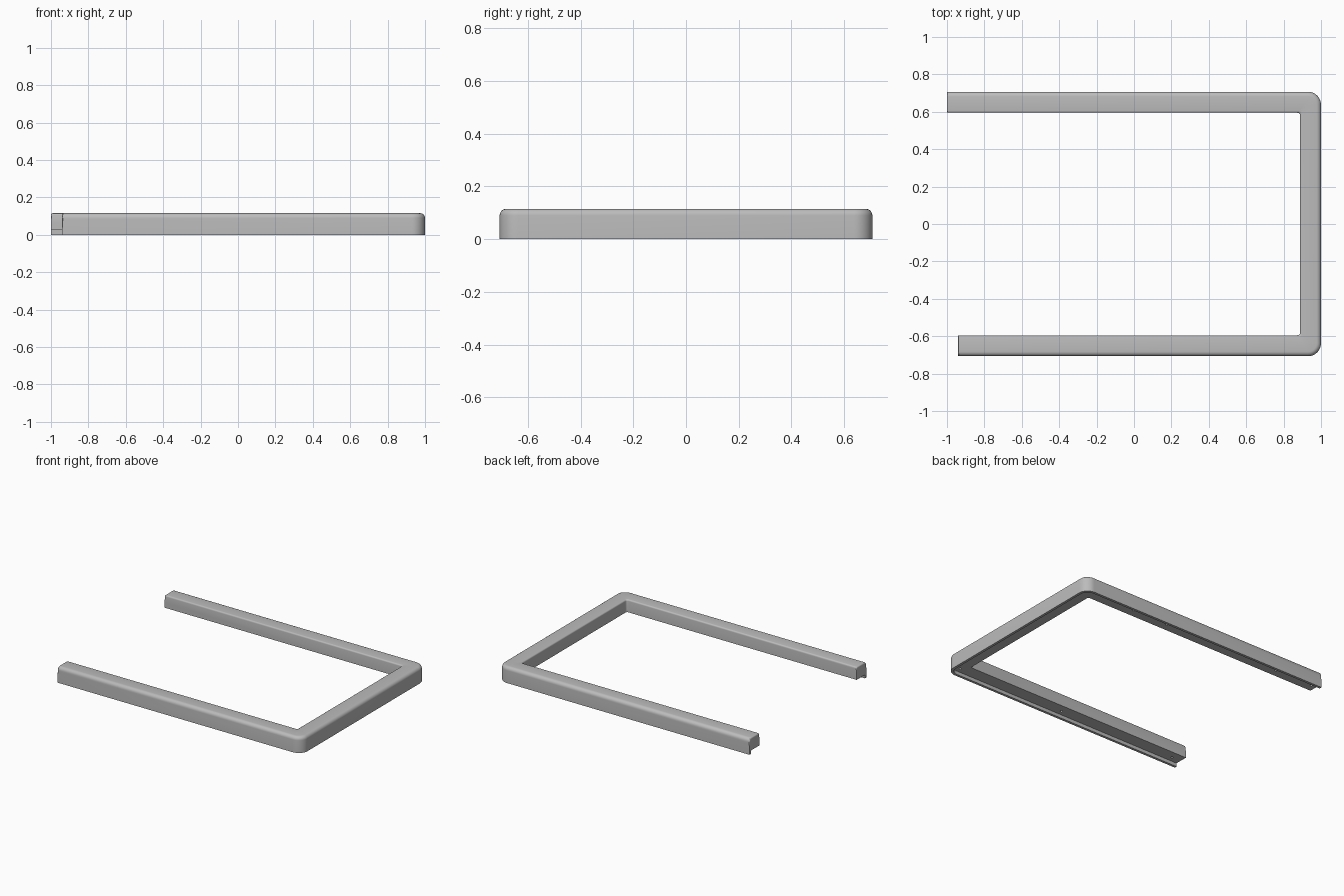
import bpy, bmesh, math
from mathutils import Matrix

cube = bpy.data.objects.get("Cube")
if cube:
    bpy.data.objects.remove(cube, do_unlink=True)

HALF_X, HALF_Y, HEIGHT = 1.0, 0.707, 0.115
WIDTH, LIP, LIP_DEPTH = 0.112, 0.018, 0.025
OUTER_R, INNER_R = 0.07, 0.015        # plan corner radii
OUTER_F, INNER_F = 0.025, 0.01        # top edge fillets
END_FRONT, END_BACK = -0.94, -1.0

grey = bpy.data.materials.new("satin grey")
grey.use_nodes = True
colour = (0.5, 0.5, 0.5, 1)
grey.diffuse_color = colour
grey.node_tree.nodes["Principled BSDF"].inputs["Base Color"].default_value = colour


def arc(cx, cy, r, start, end, n):
    steps = [start + (end - start) * i / n for i in range(n + 1)]
    return [(cx + r * math.cos(a), cy + r * math.sin(a)) for a in steps]


def rail_path(d):
    """Plan path of the U, set in by d from the outer outline."""
    r = max(OUTER_R - d, INNER_R)
    cx, cy = HALF_X - d - r, HALF_Y - d - r
    q = math.pi / 2
    return ([(END_FRONT, -HALF_Y + d)] + arc(cx, -cy, r, -q, 0, 10)
            + arc(cx, cy, r, 0, q, 10) + [(END_BACK, HALF_Y - d)])


# Cross-section as (inset from outside, height): hanging lip, then rounded top
q = math.pi / 2
section = [(LIP, LIP_DEPTH), (LIP, 0), (0, 0)]
section += arc(OUTER_F, HEIGHT - OUTER_F, OUTER_F, 2 * q, q, 6)
section += arc(WIDTH - INNER_F, HEIGHT - INNER_F, INNER_F, q, 0, 4)
section += [(WIDTH, LIP_DEPTH)]

# Sweep the section round the U
bm = bmesh.new()
rows = [[bm.verts.new((x, y, z)) for x, y in rail_path(d)] for d, z in section]
for row, nxt in zip(rows, rows[1:] + rows[:1]):
    for i in range(len(row) - 1):
        bm.faces.new((row[i], row[i + 1], nxt[i + 1], nxt[i]))
caps = [bm.faces.new([row[i] for row in rows]) for i in (0, -1)]
bmesh.ops.recalc_face_normals(bm, faces=bm.faces[:])

# Soften the upper edge of both open ends
edges = [e for f in caps for e in f.edges
         if min(v.co.z for v in e.verts) > HEIGHT - OUTER_F - 0.001]
bmesh.ops.bevel(bm, geom=edges, offset=0.008, segments=3, profile=0.5,
                affect='EDGES', clamp_overlap=True)
mesh = bpy.data.meshes.new("frame_rail")
bm.to_mesh(mesh)
bm.free()
rail = bpy.data.objects.new("frame_rail", mesh)
bpy.context.collection.objects.link(rail)
mesh.materials.append(grey)

# Screw holes in the underside
bm = bmesh.new()
mid = HALF_Y - 0.055
holes = [(x, mid) for x in (-0.96, -0.66, 0.27, 0.55, 0.93)]
holes += [(x, -mid) for x in (-0.87, 0.07, 0.93)]
for x, y in holes:
    bmesh.ops.create_cone(bm, cap_ends=True, segments=16, radius1=0.008,
                          radius2=0.008, depth=0.08,
                          matrix=Matrix.Translation((x, y, 0.03)))
cut_mesh = bpy.data.meshes.new("screw_hole_cutter")
bm.to_mesh(cut_mesh)
bm.free()
cut_mesh.materials.append(grey)
cutter = bpy.data.objects.new("screw_hole_cutter", cut_mesh)
bpy.context.collection.objects.link(cutter)
cutter.hide_render = True
cutter.hide_viewport = True
cutter.display_type = 'WIRE'

bpy.ops.object.select_all(action='DESELECT')
rail.select_set(True)
bpy.context.view_layer.objects.active = rail
bpy.ops.object.shade_smooth_by_angle(angle=math.radians(30))
drill = rail.modifiers.new("screw_holes", 'BOOLEAN')
drill.object = cutter
drill.operation = 'DIFFERENCE'
